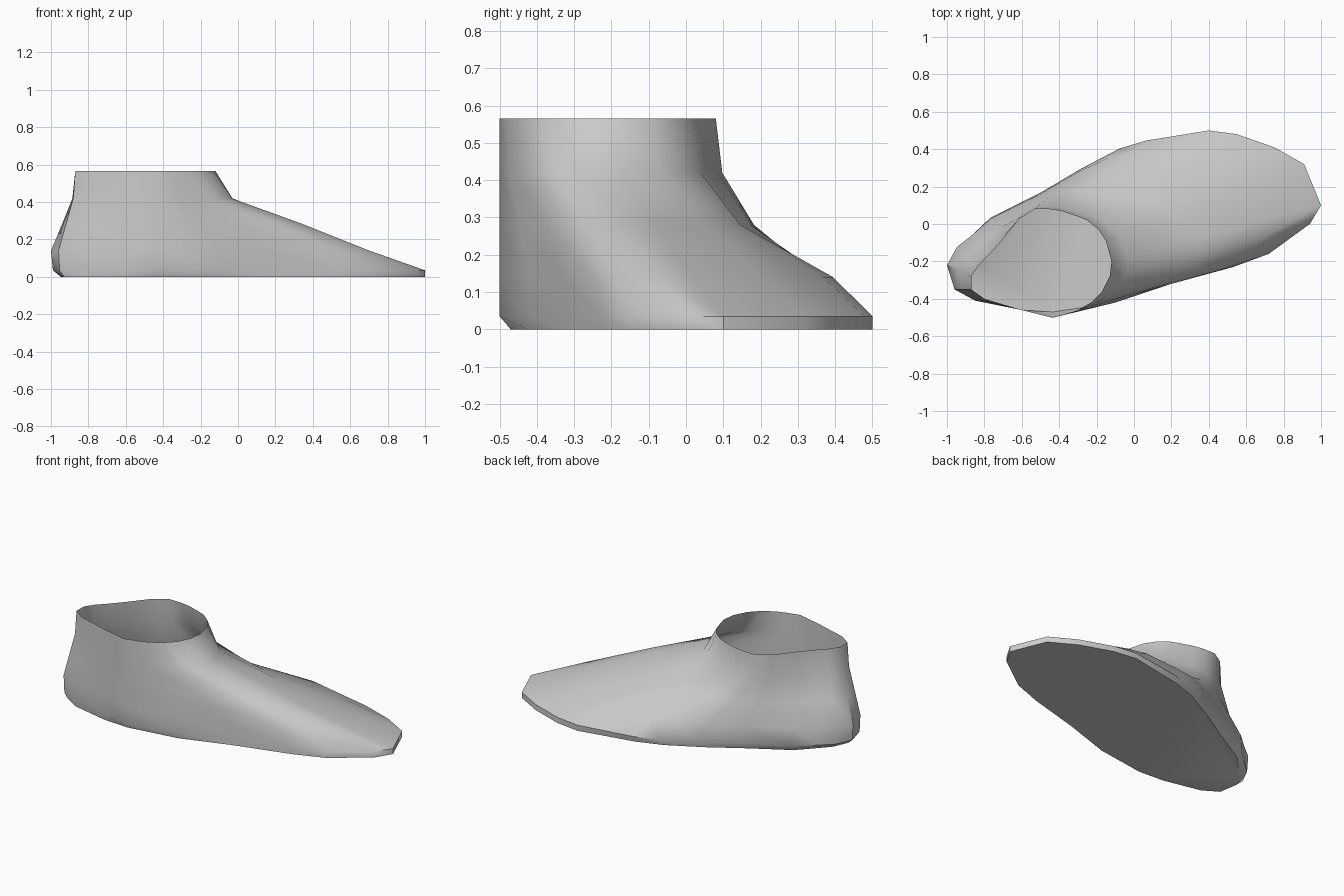
import bpy
import bmesh
from mathutils import Vector

default_cube = bpy.data.objects.get("Cube")
if default_cube:
    bpy.data.objects.remove(default_cube, do_unlink=True)


def make_material(name, colour):
    material = bpy.data.materials.new(name)
    material.use_nodes = True
    material.diffuse_color = colour
    for node in material.node_tree.nodes:
        if node.type == "BSDF_PRINCIPLED":
            node.inputs["Base Color"].default_value = colour
    return material


# Matching outlines, running from the heel around the outer side, toe and inner side
sole_outline = [
    (-1, -.22), (-.95, -.12), (-.88, -.06), (-.77, .04), (-.5, .17), (-.28, .3),
    (-.07, .41), (.07, .45), (.4, .5), (.55, .48), (.75, .41), (.91, .32),
    (1, .1), (.94, 0), (.72, -.16), (.53, -.23), (.2, -.32), (-.1, -.42),
    (-.43, -.5), (-.6, -.46), (-.85, -.41), (-.96, -.35)]
collar_outline = [
    (-.87, -.28), (-.83, -.22), (-.78, -.17), (-.7, -.08), (-.61, .03), (-.53, .08),
    (-.46, .08), (-.39, .07), (-.3, .04), (-.25, .02), (-.19, -.03), (-.15, -.09),
    (-.12, -.2), (-.13, -.28), (-.17, -.36), (-.23, -.42), (-.3, -.46), (-.36, -.48),
    (-.44, -.5), (-.6, -.46), (-.8, -.4), (-.87, -.35)]

# Height, then how far the heel, outer side, toe and inner side have moved to the collar
levels = [
    (0, .4, 0, 0, 0),
    (.035, .08, 0, 0, 0),
    (.14, 0, .23, .28, .05),
    (.28, .45, .77, .6, .4),
    (.42, .88, .97, .92, .88),
    (.565, 1, 1, 1, 1)]
anchors = [0, 8, 12, 16, len(sole_outline)]


def blend_at(index, weights):
    """Interpolate the four directional weights around the outline."""
    looped = list(weights) + [weights[0]]
    for k in range(len(weights)):
        start, end = anchors[k], anchors[k + 1]
        if start <= index < end:
            t = (index - start) / (end - start)
            return looped[k] + (looped[k + 1] - looped[k]) * t


def build_shoe(name, material):
    bm = bmesh.new()
    rings = []
    for height, *weights in levels:
        ring = []
        for i, (low, high) in enumerate(zip(sole_outline, collar_outline)):
            point = Vector(low).lerp(Vector(high), blend_at(i, weights))
            if height == 0:
                point.y = max(point.y, -.47)
            ring.append(bm.verts.new((point.x, point.y, height)))
        rings.append(ring)

    # Flat sole, with the collar left open
    bm.faces.new(rings[0])

    # Side walls
    for lower, upper in zip(rings, rings[1:]):
        for i in range(len(lower)):
            j = (i + 1) % len(lower)
            bm.faces.new((lower[i], lower[j], upper[j], upper[i]))
    bmesh.ops.recalc_face_normals(bm, faces=bm.faces)

    # Make sure the sole faces down
    bm.normal_update()
    bm.faces.ensure_lookup_table()
    if bm.faces[0].normal.z > 0:
        bmesh.ops.reverse_faces(bm, faces=bm.faces)

    mesh = bpy.data.meshes.new(name)
    bm.to_mesh(mesh)
    bm.free()
    mesh.materials.append(material)
    shoe = bpy.data.objects.new(name, mesh)
    bpy.context.collection.objects.link(shoe)
    return shoe


grey = make_material("plain grey", (.6, .6, .6, 1))
shoe = build_shoe("shoe_shell", grey)

# Smooth walls with a crisp sole edge
bpy.ops.object.select_all(action="DESELECT")
shoe.select_set(True)
bpy.context.view_layer.objects.active = shoe
bpy.ops.object.shade_smooth_by_angle(angle=.7)
